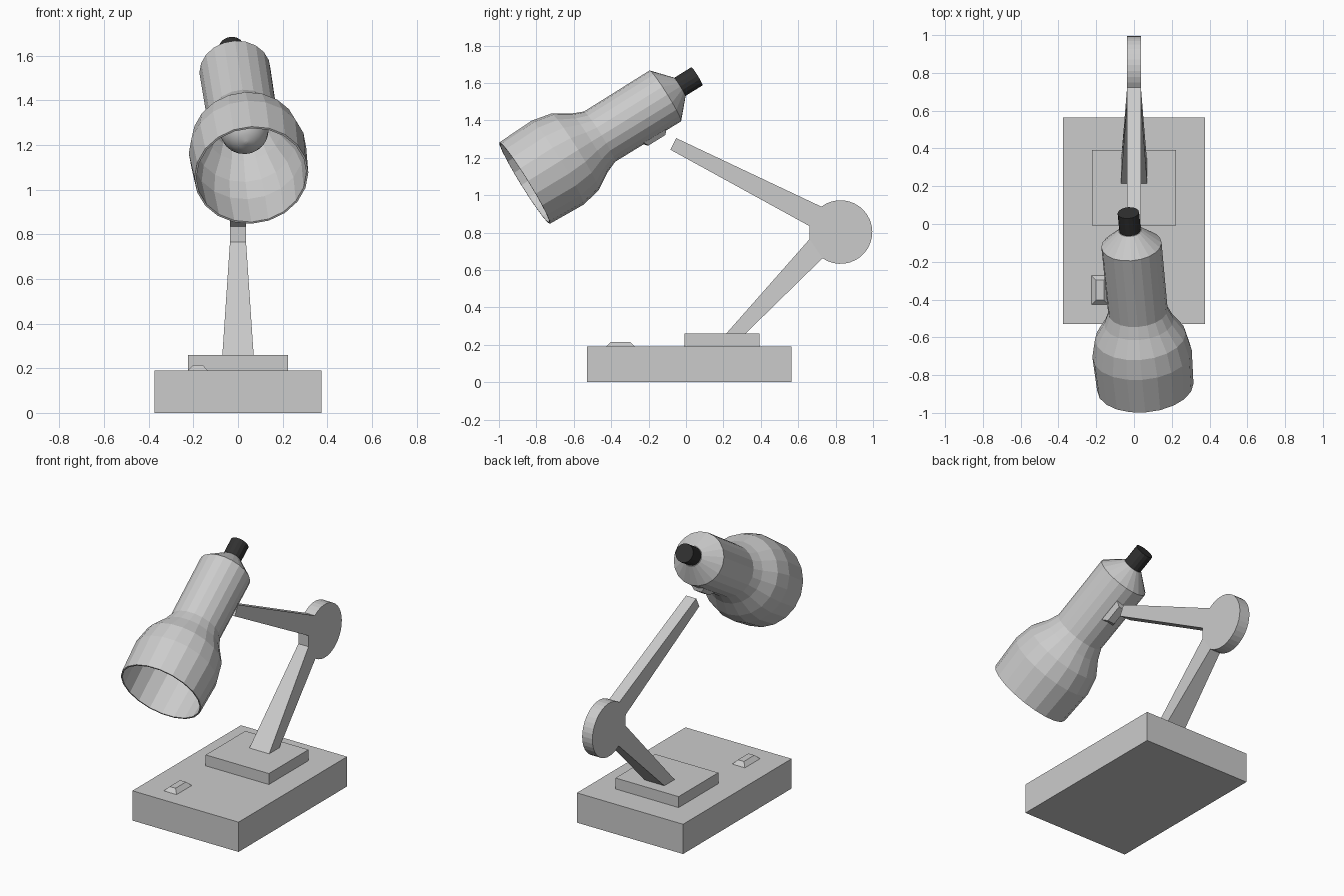
import bpy, bmesh
from math import sin, cos, pi, radians
from mathutils import Matrix, Vector

if "Cube" in bpy.data.objects:
    bpy.data.objects.remove(bpy.data.objects["Cube"])


def loft(name, rings, matrix=None, mat=None):
    """Bridge equal-length point rings and cap both ends."""
    bm = bmesh.new()
    loops = [[bm.verts.new(p) for p in ring] for ring in rings]
    n = len(loops[0])
    for a, b in zip(loops, loops[1:]):
        for i in range(n):
            j = (i + 1) % n
            bm.faces.new((a[i], a[j], b[j], b[i]))
    bm.faces.new(loops[0][::-1])
    bm.faces.new(loops[-1])
    bmesh.ops.recalc_face_normals(bm, faces=bm.faces)
    mesh = bpy.data.meshes.new(name)
    bm.to_mesh(mesh)
    bm.free()
    obj = bpy.data.objects.new(name, mesh)
    bpy.context.collection.objects.link(obj)
    if matrix is not None:
        obj.matrix_world = matrix
    if mat:
        mesh.materials.append(mat)
    return obj


def rect(cx, cy, hx, hy, z):
    return [(cx - hx, cy - hy, z), (cx + hx, cy - hy, z),
            (cx + hx, cy + hy, z), (cx - hx, cy + hy, z)]


def block(name, cx, cy, hx, hy, z0, z1, inset=0.0, matrix=None):
    return loft(name, [rect(cx, cy, hx, hy, z0),
                       rect(cx, cy, hx - inset, hy - inset, z1)], matrix)


def side_prism(name, outline, widths):
    """Extrude a (y, z) outline symmetrically in x, with a half width per point."""
    return loft(name, [[(s * w, y, z) for (y, z), w in zip(outline, widths)]
                       for s in (-1, 1)])


def lathe(name, profile, sides, matrix, mat=None):
    """Revolve (distance along axis, radius) points about local z."""
    return loft(name, [[(r * cos(2 * pi * i / sides), r * sin(2 * pi * i / sides), t)
                        for i in range(sides)] for t, r in profile], matrix, mat)


# Base, mounting plate and switch
block("base", 0, 0.0175, 0.375, 0.5475, 0, 0.19)
block("mounting_plate", 0, 0.193, 0.223, 0.2, 0.19, 0.26)
block("switch", -0.18, -0.35, 0.045, 0.077, 0.19, 0.215, 0.024)

# Hinge disc, with flat sides where the arms join
W = 0.036


def on_disc(deg):
    return (0.826 + 0.17 * cos(radians(deg)), 0.803 + 0.17 * sin(radians(deg)))


arc = [on_disc(127 - 251.4 * i / 24) for i in range(25)]
disc = arc + [on_disc(193), on_disc(169)]
side_prism("hinge_disc", disc, [W] * len(disc))

# Arms
side_prism("lower_arm", [(0.215, 0.26), (0.318, 0.26), on_disc(235.6), on_disc(193)],
           [0.07, 0.07, W, W])
side_prism("upper_arm", [(-0.083, 1.243), (-0.052, 1.305), on_disc(127), on_disc(169)],
           [W] * 4)

# Lamp head frame: local z runs from the rear cap to the opening
start = Vector((-0.03, 0.059, 1.636))
axis = (Vector((0.06, -0.864, 1.064)) - start).normalized()
side = (Vector((1, 0, 0)) - axis * axis.x).normalized()
up = axis.cross(side)
head = Matrix.Translation(start) @ Matrix((side, up, axis)).transposed().to_4x4()

# Hollow shade: outer profile, then the inner wall back to the closed end
outer = [(0.11, 0.06), (0.2, 0.16), (0.615, 0.158), (0.68, 0.185),
         (0.77, 0.241), (0.88, 0.264), (1.088, 0.256)]
inner = [(t, r - 0.009) for t, r in outer[:0:-1]]
lathe("shade", outer + inner, 20, head)

# Dark rear cap
dark = bpy.data.materials.new("dark_plastic")
dark.diffuse_color = (0.03, 0.03, 0.03, 1)
dark.use_nodes = True
dark.node_tree.nodes["Principled BSDF"].inputs["Base Color"].default_value = dark.diffuse_color
lathe("rear_cap", [(0, 0.057), (0.13, 0.057)], 16, head, dark)

# Bulb with a neck running back to the socket
bulb = [(0.215, 0.055), (0.6, 0.055)]
bulb += [(0.7 - 0.11 * cos(a), 0.11 * sin(a))
         for a in [radians(32 + 145 * i / 9) for i in range(10)]]
bulb_obj = lathe("bulb", bulb, 20, head)
for p in bulb_obj.data.polygons:
    p.use_smooth = len(p.vertices) == 4

# Bracket on the underside of the shade, facing the arm
turn = Matrix.Translation((0, 0, 0.365)) @ Matrix.Rotation(pi / 2, 4, 'X')
block("shade_bracket", 0, 0, 0.05, 0.078, 0.145, 0.178, 0.025, head @ turn)
